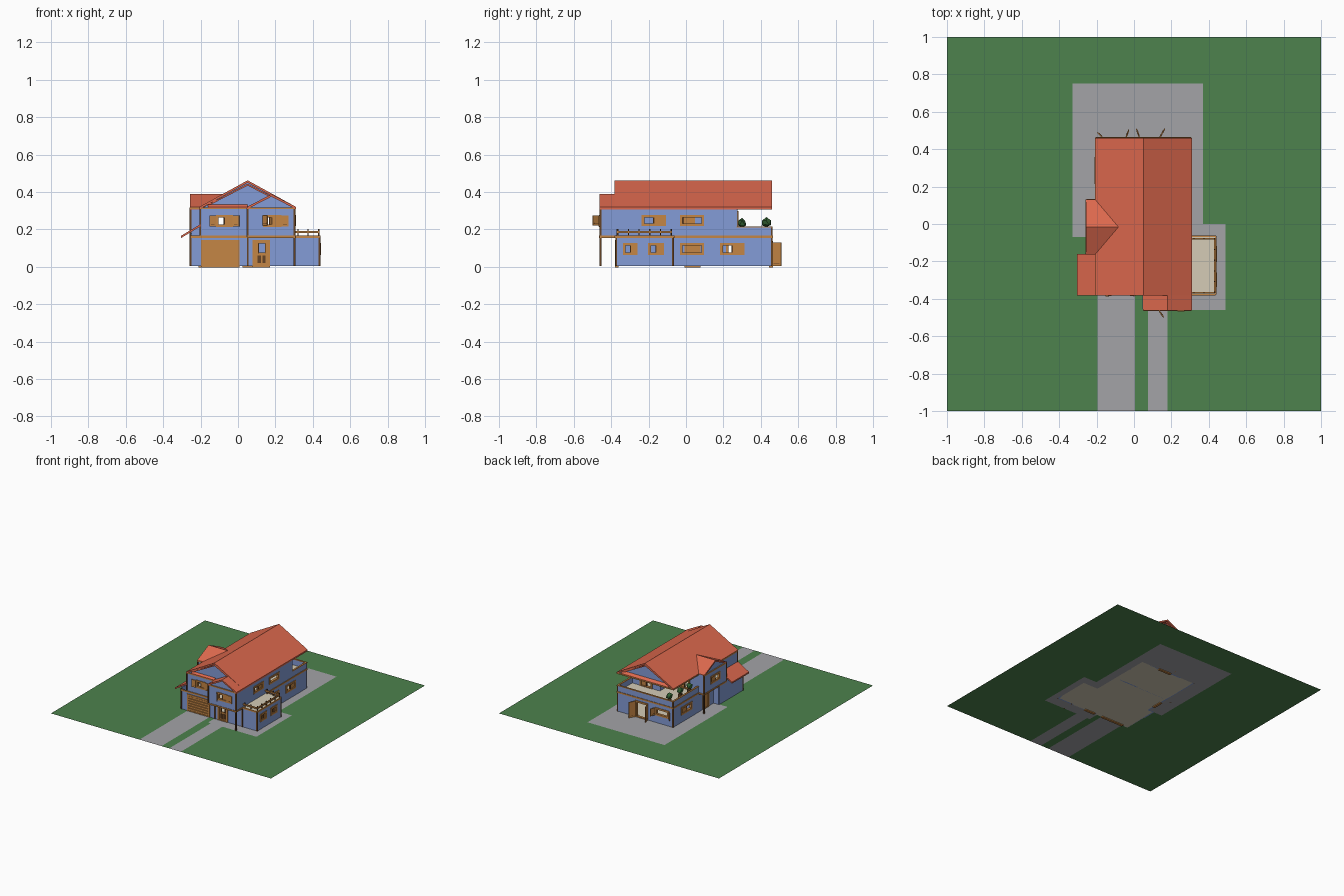
import bpy, bmesh, math, random
from mathutils import Vector

if "Cube" in bpy.data.objects:
    bpy.data.objects.remove(bpy.data.objects["Cube"])

random.seed(3)


def material(name, r, g, b):
    m = bpy.data.materials.new(name)
    m.diffuse_color = (r, g, b, 1)
    m.use_nodes = True
    m.node_tree.nodes["Principled BSDF"].inputs["Base Color"].default_value = m.diffuse_color
    return m


GRASS = material("grass green", .075, .225, .075)
PAVE = material("paving grey", .37, .37, .39)
FLOOR = material("floor beige", .66, .60, .47)
BLUE = material("wall blue", .23, .335, .68)
RED = material("roof red", .72, .14, .075)
WOOD = material("wood orange", .56, .24, .06)
DARK = material("dark wood", .13, .055, .018)
LEAF = material("leaf green", .03, .11, .03)


def finish(name, bm, *mats):
    bmesh.ops.recalc_face_normals(bm, faces=bm.faces)
    me = bpy.data.meshes.new(name)
    bm.to_mesh(me)
    bm.free()
    for m in mats:
        me.materials.append(m)
    ob = bpy.data.objects.new(name, me)
    bpy.context.collection.objects.link(ob)
    return ob


def boxes(name, mat, *specs):
    """Several boxes (x0, x1, y0, y1, z0, z1) in one object."""
    bm = bmesh.new()
    for x0, x1, y0, y1, z0, z1 in specs:
        for v in bmesh.ops.create_cube(bm, size=1)["verts"]:
            v.co = Vector((x0 if v.co.x < 0 else x1, y0 if v.co.y < 0 else y1,
                           z0 if v.co.z < 0 else z1))
    return finish(name, bm, mat)


def slab(axis, pos, t, u0, u1, z0, z1):
    a = (pos - t / 2, pos + t / 2)
    return (*a, u0, u1, z0, z1) if axis == "x" else (u0, u1, *a, z0, z1)


def prism(name, pts, axis, a, b, mat):
    """Extrude a (u, z) profile along x or y."""
    bm = bmesh.new()
    f = bm.faces.new([bm.verts.new((a, u, z) if axis == "x" else (u, a, z)) for u, z in pts])
    ext = bmesh.ops.extrude_face_region(bm, geom=[f])["geom"]
    off = Vector((b - a, 0, 0) if axis == "x" else (0, b - a, 0))
    bmesh.ops.translate(bm, vec=off, verts=[g for g in ext if isinstance(g, bmesh.types.BMVert)])
    return finish(name, bm, mat)


def gable_roof(name, u0, u1, eave, ridge, axis, a, b, t=.013):
    m = (u0 + u1) / 2
    prism(name, [(u0, eave), (m, ridge), (u1, eave), (u1, eave - t), (m, ridge - t),
                 (u0, eave - t)], axis, a, b, RED)


def wall(name, axis, pos, u0, u1, z0, z1, holes=(), t=.01):
    """Thin wall with rectangular openings, split on a grid."""
    us = sorted({u0, u1, *[h[0] for h in holes], *[h[1] for h in holes]})
    zs = sorted({z0, z1, *[h[2] for h in holes], *[h[3] for h in holes]})
    bm = bmesh.new()
    for ua, ub in zip(us, us[1:]):
        for za, zb in zip(zs, zs[1:]):
            cu, cz = (ua + ub) / 2, (za + zb) / 2
            if any(h[0] < cu < h[1] and h[2] < cz < h[3] for h in holes):
                continue
            bm.faces.new([bm.verts.new((pos, u, z) if axis == "x" else (u, pos, z))
                          for u, z in ((ua, za), (ub, za), (ub, zb), (ua, zb))])
    bmesh.ops.remove_doubles(bm, verts=bm.verts, dist=1e-5)
    ob = finish(name, bm, BLUE)
    s = ob.modifiers.new("thickness", "SOLIDIFY")
    s.thickness, s.offset = t, 0
    for h in holes:
        a, b, c, d = h[:4]
        w, bar = .009, .007
        m = (a + b) / 2
        boxes(name + "_window_frame", WOOD, *[slab(axis, pos, .02, *r) for r in (
            (a - bar, a + bar, c - bar, d + bar), (b - bar, b + bar, c - bar, d + bar),
            (a, b, d - bar, d + bar), (a, b, c - bar, c + bar))])
        if len(h) > 4:      # closed half of the window
            boxes(name + "_closed_panel", WOOD, slab(axis, pos, .008, m, b, c, d))
            boxes(name + "_mullion", DARK, slab(axis, pos, .014, m - .003, m + .003, c, d))


def leaf(name, x, y, z0, z1, width, degrees, t=.006):
    """Hinged shutter or door leaf, turned about its vertical edge."""
    ob = boxes(name, WOOD, (0, width, -t / 2, t / 2, z0, z1))
    boxes(name + "_panel", DARK, (.008, width - .008, -t / 2 - .001, t / 2 + .001,
                                  z0 + .012, z0 + .014)).parent = ob
    ob.location, ob.rotation_euler.z = (x, y, 0), math.radians(degrees)


# Ground: one sheet, coloured by region
regions = [(FLOOR, -.2, .3, -.375, .455), (FLOOR, .3, .435, -.375, -.07),
           (PAVE, -.33, .37, -.07, .75), (PAVE, .3, .49, -.46, 0),
           (PAVE, -.195, .005, -1, -.375), (PAVE, .075, .18, -1, -.375),
           (PAVE, .05, .3, -.46, -.375), (FLOOR, -.25, -.2, -.375, -.07)]
xs = sorted({-1, 1, *[r[1] for r in regions], *[r[2] for r in regions]})
ys = sorted({-1, 1, *[r[3] for r in regions], *[r[4] for r in regions]})
bm = bmesh.new()
for xa, xb in zip(xs, xs[1:]):
    for ya, yb in zip(ys, ys[1:]):
        f = bm.faces.new([bm.verts.new((x, y, .003)) for x, y in
                          ((xa, ya), (xb, ya), (xb, yb), (xa, yb))])
        hit = [r[0] for r in regions if r[1] < (xa + xb) / 2 < r[2] and r[3] < (ya + yb) / 2 < r[4]]
        f.material_index = (GRASS, PAVE, FLOOR).index(hit[0] if hit else GRASS)
bmesh.ops.remove_doubles(bm, verts=bm.verts, dist=1e-5)
finish("ground_sheet", bm, GRASS, PAVE, FLOOR)

# Lower storey walls
L0, L1, U1 = .003, .16, .315
wall("lower_front_wall", "y", -.37, -.25, .3, L0, L1, [(-.19, 0, L0, .135), (.085, .165, L0, .135)])
wall("lower_right_wall", "x", .3, -.07, .455, L0, L1, [(-.025, .09, .07, .12), (.19, .305, .07, .12, 1)])
wall("lower_left_wall", "x", -.2, -.07, .455, L0, L1, [(.0, .07, L0, .13), (.22, .35, .07, .12, 1)])
wall("lower_back_wall", "y", .455, -.2, .3, L0, L1, [(-.16, -.05, .07, .12), (.03, .13, L0, .13)])
wall("garage_side_wall", "x", -.25, -.37, -.07, L0, .18)
wall("garage_end_wall", "y", -.07, -.25, -.2, L0, L1)
wall("annex_right_wall", "x", .433, -.37, -.07, L0, L1, [(-.33, -.265, .07, .12, 1), (-.195, -.125, .07, .12, 1)])
wall("annex_front_wall", "y", -.37, .3, .433, L0, L1)
wall("annex_back_wall", "y", -.07, .3, .433, L0, L1)
wall("lower_partition", "y", .14, -.2, .3, L0, L1)

# Upper storey walls, overhanging porch room, bay and balcony parapet
wall("upper_front_wall", "y", -.37, -.2, .05, L1, U1, [(-.11, -.035, .22, .27, 1)])
wall("porch_room_front", "y", -.455, .05, .3, L1, U1, [(.14, .225, .22, .27, 1)])
wall("porch_room_side", "x", .05, -.455, -.37, L1, U1)
wall("upper_right_wall", "x", .3, -.455, .27, L1, U1, [(-.23, -.115, .225, .27, 1), (-.025, .09, .225, .27)])
wall("upper_left_wall", "x", -.2, -.37, -.155, L1, U1)
wall("bay_side_wall", "x", -.25, -.155, .125, L1, U1, [(-.07, .04, .22, .27, 1)])
wall("bay_front_wall", "y", -.155, -.25, -.2, L1, U1)
wall("bay_rear_wall", "y", .125, -.25, .05, L1, U1, [(-.12, -.03, .165, .29, 1)])
wall("balcony_inner_side", "x", .05, .125, .27, L1, U1)
wall("balcony_inner_wall", "y", .27, .05, .3, L1, U1, [(.12, .22, .165, .29, 1)])
wall("parapet_back", "y", .455, -.2, .3, L1, .212)
wall("parapet_right", "x", .3, .27, .455, L1, .212)
wall("parapet_left", "x", -.2, .125, .455, L1, .212)

# Floors and ceiling
boxes("upper_floor", FLOOR, (-.2, .3, -.37, .455, .155, .165), (.3, .435, -.375, -.07, .155, .165),
      (.05, .3, -.455, -.37, .155, .165), (-.25, -.2, -.155, .125, .155, .165))
boxes("ceiling", FLOOR, (-.2, .3, -.37, .45, .307, .314), (.05, .3, -.455, -.37, .307, .314),
      (-.25, -.2, -.155, .125, .307, .314))

# Roofs
gable_roof("main_roof", -.207, .31, .32, .462, "y", -.382, .46)
gable_roof("front_porch_roof", .048, .31, .32, .388, "y", -.463, -.33)
gable_roof("bay_roof", -.162, .13, .32, .388, "x", -.257, -.08)
prism("garage_lean_to_roof", [(-.305, .165), (-.2, .228), (-.2, .216), (-.305, .153)], "y", -.382, -.16, RED)
for y0, y1 in ((-.365, -.355), (.425, .435)):
    prism("gable_wall", [(-.195, .312), (.051, .452), (.298, .312)], "y", y0, y1, BLUE)
prism("porch_gable_wall", [(.055, .312), (.179, .38), (.303, .312)], "y", -.45, -.44, BLUE)
prism("bay_gable_wall", [(-.153, .312), (-.016, .38), (.123, .312)], "x", -.247, -.237, BLUE)
for s, y, x1 in ((1, -.38, .05), (-1, .458, .27)):
    prism("gable_skirt_roof", [(y, .32), (y + s * .02, .337), (y + s * .02, .314), (y, .314)],
          "x", -.16, x1, RED)
# raking inner boards of the gables
for y0, y1 in ((-.376, -.366), (.436, .452)):
    prism("gable_rake_board", [(-.16, .333), (.0515, .444), (.263, .333), (.247, .333),
                               (.0515, .434), (-.144, .333)], "y", y0, y1, RED)

# Horizontal and corner trim
runs = [("y", -.377, -.25, .05), ("y", -.46, .05, .305), ("y", -.377, .3, .437), ("x", .305, -.07, .46),
        ("x", .438, -.377, -.07), ("y", .46, -.205, .305), ("x", -.205, .125, .46),
        ("x", -.255, -.155, .125), ("y", .13, -.255, -.205), ("y", -.065, .305, .438), ("x", .305, -.46, -.37)]
boxes("storey_band", WOOD, *[slab(a, p, .008, u, v, .154, .166) for a, p, u, v in runs])
top_runs = [("y", -.377, -.2, .05), ("y", -.46, .05, .305), ("x", .305, -.46, .46), ("y", .457, -.2, .3),
            ("x", -.205, -.377, .46), ("x", -.255, -.155, .13), ("y", -.16, -.255, -.205)]
boxes("eave_band", WOOD, *[slab(a, p, .006, u, v, .308, .318) for a, p, u, v in top_runs])
boxes("parapet_cap", WOOD, (-.207, .307, .448, .462, .21, .216), (.293, .307, .27, .45, .21, .216),
      (-.207, -.193, .13, .45, .21, .216))
corners = [(-.253, -.373, L0, .17), (.3, .457, L0, .21), (-.202, .457, L0, .21), (.435, -.373, L0, L1),
           (.435, -.07, L0, L1), (-.202, -.373, L1, U1), (.052, -.373, L0, L1), (.052, -.458, L1, U1),
           (.302, -.458, L1, U1), (-.253, -.157, L1, U1), (-.253, .127, L1, U1), (.302, -.373, L0, L1)]
boxes("corner_trim", DARK, *[(x - .005, x + .005, y - .005, y + .005, a, b) for x, y, a, b in corners])
boxes("porch_posts", DARK, *[(x - .005, x + .005, y - .005, y + .005, L0, L1)
                             for x, y in ((.302, -.458), (-.252, .126))])

# Garage door with slats, and front and side doors
boxes("garage_door", WOOD, (-.19, 0, -.372, -.364, L0, .135),
      *[(-.185, -.005, -.38, -.37, .012 + i * .02, .027 + i * .02) for i in range(6)])
boxes("front_door", WOOD, (.09, .11, -.374, -.366, L0, .135), (.11, .145, -.374, -.366, L0, .075),
      (.11, .145, -.374, -.366, .125, .135), (.145, .16, -.374, -.366, L0, .135),
      (-.205, -.197, 0, .07, L0, .13))
boxes("door_panels", DARK, (.104, .122, -.379, -.373, .02, .06), (.13, .148, -.379, -.373, .02, .06),
      (.107, .111, -.379, -.373, .07, .13), (.144, .148, -.379, -.373, .07, .13))

# Shutters and open leaves
for i, (x, y, z0, z1, w, d) in enumerate((
        (-.117, -.38, .215, .275, .035, 188), (-.028, -.38, .215, .275, .035, -6),
        (.232, -.464, .215, .275, .038, 0), (.133, -.462, .22, .275, .045, -55),
        (-.167, .462, .065, .125, .04, 135), (-.043, .462, .065, .125, .045, 70),
        (.03, .462, L0, .13, .05, 110), (.137, .462, L0, .13, .055, 60))):
    leaf(f"open_leaf_{i}", x, y, z0, z1, w, d)

# Terrace railing
posts = [(.432, -.365 + i * .057) for i in range(6)] + [(.32, -.368), (.375, -.368), (.32, -.078), (.375, -.078)]
boxes("railing_posts", DARK, *[(x - .003, x + .003, y - .003, y + .003, .165, .203) for x, y in posts])
boxes("railing_rails", WOOD, (.428, .436, -.37, -.075, .181, .192), (.305, .432, -.372, -.364, .181, .192),
      (.305, .432, -.082, -.074, .181, .192))

# Potted plants on the balcony
for i, (x, y) in enumerate(((-.17, .2), (-.16, .3), (-.15, .43))):
    boxes(f"plant_pot_{i}", DARK, (x - .012, x + .012, y - .012, y + .012, .165, .21))
    bm = bmesh.new()
    bmesh.ops.create_icosphere(bm, subdivisions=1, radius=.026)
    for v in bm.verts:
        v.co = v.co * random.uniform(.7, 1.2) + Vector((x, y, .235))
    finish(f"plant_leaves_{i}", bm, LEAF)
